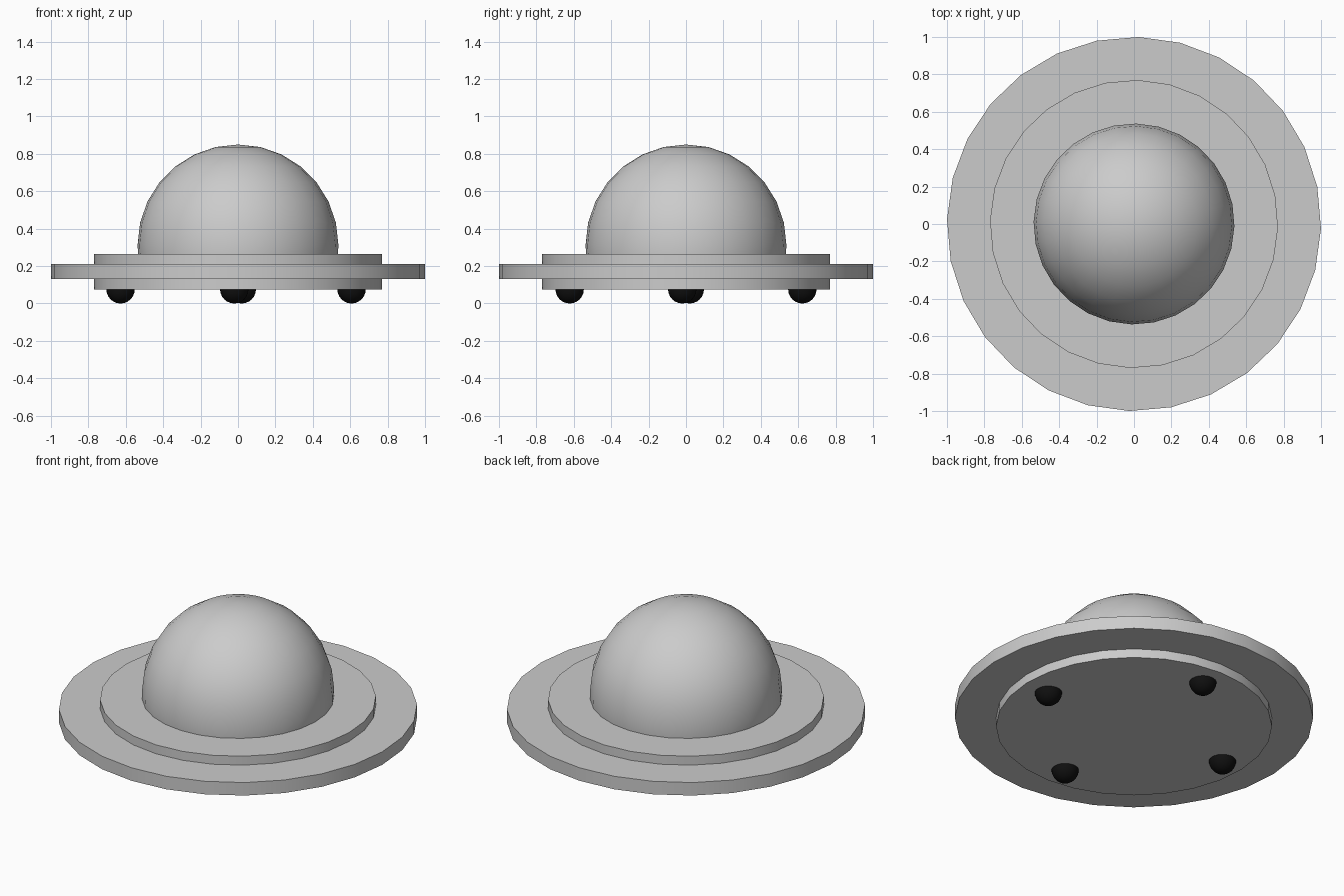
import bpy
import bmesh
import math

if "Cube" in bpy.data.objects:
    bpy.data.objects.remove(bpy.data.objects["Cube"])

TURN = math.radians(-1.4)  # slight twist of the whole pattern about z


def lathe(name, profile, sides, location=(0, 0, 0), angle=30, color=None):
    """Revolve (radius, z) points around z; radius 0 makes a pole."""
    bm = bmesh.new()
    rings = []
    for r, z in profile:
        if r < 1e-6:
            rings.append([bm.verts.new((0, 0, z))])
        else:
            rings.append([bm.verts.new((r * math.cos(TURN + math.tau * i / sides),
                                        r * math.sin(TURN + math.tau * i / sides), z))
                          for i in range(sides)])
    for low, high in zip(rings, rings[1:]):
        for i in range(sides):
            j = (i + 1) % sides
            if len(low) == 1:
                bm.faces.new((low[0], high[j], high[i]))
            elif len(high) == 1:
                bm.faces.new((low[i], low[j], high[0]))
            else:
                bm.faces.new((low[i], low[j], high[j], high[i]))
    bmesh.ops.recalc_face_normals(bm, faces=bm.faces)
    mesh = bpy.data.meshes.new(name)
    bm.to_mesh(mesh)
    bm.free()
    obj = bpy.data.objects.new(name, mesh)
    obj.location = location
    bpy.context.collection.objects.link(obj)
    if color:
        mesh.materials.append(color)
    bpy.ops.object.select_all(action='DESELECT')
    obj.select_set(True)
    bpy.context.view_layer.objects.active = obj
    bpy.ops.object.shade_smooth_by_angle(angle=math.radians(angle))
    return obj


# Stepped body: wide rim with a thicker inner disc
lathe("stepped_disc", [(0, 0.075), (0.77, 0.075), (0.77, 0.13), (1.0, 0.13),
                       (1.0, 0.21), (0.77, 0.21), (0.77, 0.265), (0, 0.265)], 28)

# Dome, slightly more than a half sphere, set into the disc
R, CZ = 0.537, 0.313
arc = [(R * math.cos(math.radians(a)), CZ + R * math.sin(math.radians(a)))
       for a in [-5.2] + [90 * k / 7 for k in range(7)]]
lathe("dome", arc + [(0, CZ + R)], 28)

# Four black half-ball feet
black = bpy.data.materials.new("black")
black.diffuse_color = (0.005, 0.005, 0.005, 1)
black.use_nodes = True
black.node_tree.nodes["Principled BSDF"].inputs["Base Color"].default_value = black.diffuse_color
FR = 0.076
bowl = [(0, 0)] + [(FR * math.sin(math.radians(15 * k)),
                    FR - FR * math.cos(math.radians(15 * k))) for k in range(1, 7)]
bowl.append((0, FR))
feet = {"right": (0.607, -0.02), "left": (-0.628, 0.02),
        "front": (-0.02, -0.622), "back": (0.02, 0.622)}
for side, (x, y) in feet.items():
    lathe(side + "_foot", bowl, 24, (x, y, 0), color=black)
